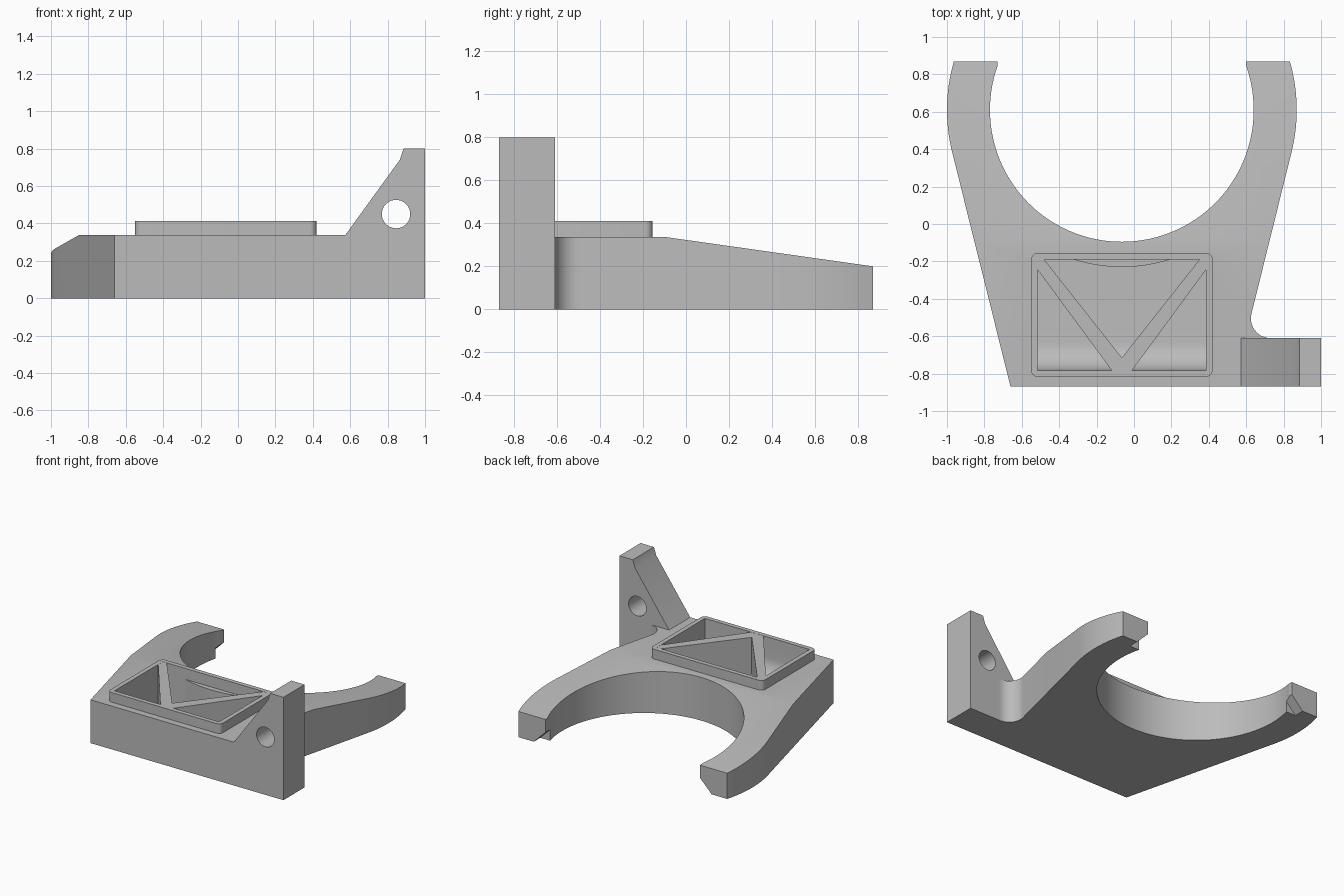
import bpy, bmesh, math
from mathutils import Vector

if "Cube" in bpy.data.objects:
    bpy.data.objects.remove(bpy.data.objects["Cube"], do_unlink=True)

grey = bpy.data.materials.new("plain_grey")
grey.use_nodes = True
grey.diffuse_color = (0.5, 0.5, 0.5, 1)
grey.node_tree.nodes["Principled BSDF"].inputs["Base Color"].default_value = (0.5, 0.5, 0.5, 1)

DECK, RIM, FLOOR = 0.337, 0.412, 0.1
RING = Vector((-0.065, 0.61))
R_IN, R_OUT, BACK = 0.705, 0.935, 0.87


def arc(c, r, a0, a1, n):
    """Points along an arc, angles in degrees."""
    angles = [math.radians(a0 + (a1 - a0) * i / n) for i in range(n + 1)]
    return [(c[0] + r * math.cos(a), c[1] + r * math.sin(a)) for a in angles]


def prism(name, profile, lo, hi, axis="z"):
    """Extrude a 2D profile along one axis."""
    place = {"x": lambda p, t: (t, p[0], p[1]),
             "y": lambda p, t: (p[0], t, p[1]),
             "z": lambda p, t: (p[0], p[1], t)}[axis]
    bm = bmesh.new()
    base = bm.faces.new([bm.verts.new(place(p, lo)) for p in profile])
    res = bmesh.ops.extrude_face_region(bm, geom=[base])
    shift = Vector(place((0, 0), hi - lo))
    bmesh.ops.translate(bm, vec=shift, verts=[v for v in res["geom"] if isinstance(v, bmesh.types.BMVert)])
    bmesh.ops.recalc_face_normals(bm, faces=bm.faces)
    mesh = bpy.data.meshes.new(name)
    bm.to_mesh(mesh)
    bm.free()
    obj = bpy.data.objects.new(name, mesh)
    bpy.context.collection.objects.link(obj)
    mesh.materials.append(grey)
    return obj


def cut(target, cutter):
    """Subtract the cutter, then discard it."""
    mod = target.modifiers.new("cut", "BOOLEAN")
    mod.operation, mod.solver, mod.object = "DIFFERENCE", "EXACT", cutter
    bpy.context.view_layer.objects.active = target
    bpy.ops.object.modifier_apply(modifier=mod.name)
    bpy.data.objects.remove(cutter, do_unlink=True)


# Body outline: plate with two arms around a round opening
tip = math.degrees(math.asin((BACK - RING.y) / R_OUT))
lip = math.degrees(math.acos(0.665 / R_IN))
outline = [(-0.66, -0.87), (0.63, -0.87)]
outline += [(0.73, -0.87), (0.73, -0.61)]
outline += arc((0.73, -0.505), 0.105, 262, 167, 14)
outline += arc(RING, R_OUT, -13.5, tip, 16)
outline += [(0.60, BACK)]
outline += arc(RING, R_IN, lip, -180 - lip, 96)
outline += [(-0.73, BACK)]
outline += arc(RING, R_OUT, 180 - tip, 193.5, 16)
body = prism("body", outline, 0, DECK)

# Slope the top of the arms down toward the back
bm = bmesh.new()
bm.from_mesh(body.data)
bmesh.ops.bisect_plane(bm, geom=bm.verts[:] + bm.edges[:] + bm.faces[:],
                       plane_co=(0, -0.1, 0), plane_no=(0, 1, 0))
for v in bm.verts:
    if v.co.z > 0.1 and v.co.y > -0.1:
        v.co.z = DECK - (v.co.y + 0.1) * (DECK - 0.2) / (BACK + 0.1)
bm.to_mesh(body.data)
bm.free()

# Pocket with a curved floor along the front
X0, X1, Y0, Y1 = -0.515, 0.385, -0.782, -0.19
pocket = [(Y1, FLOOR), (Y1, 0.6), (Y0, 0.6)] + arc((Y0 + 0.15, FLOOR + 0.15), 0.15, 180, 270, 10)
cut(body, prism("pocket_cutter", pocket, X0, X1, "x"))

# Angled notches under the inner edge of each arm tip
for s in (-1, 1):
    x = RING.x + s * 0.665
    notch = [(x - s * 0.1, 0.1), (x, 0.1), (x + s * 0.1, 0), (x + s * 0.1, -0.1), (x - s * 0.1, -0.1)]
    cut(body, prism("notch_cutter", notch, 0.79, 1.0, "y"))

# Curved wall behind the pocket, following the opening
half = math.degrees(math.acos((RING.y - Y1) / 0.84))
prism("pocket_back_wall", arc(RING, 0.84, 270 - half, 270 + half, 24), FLOOR - 0.02, DECK - 0.01)

# Raised rim with rounded corners
O, r = 0.035, 0.035
rim_shape = []
for cx, cy, a in ((X1, Y1, 0), (X0, Y1, 90), (X0, Y0, 180), (X1, Y0, 270)):
    rim_shape += arc((cx, cy), r, a, a + 90, 6)
rim = prism("pocket_rim", rim_shape, DECK - 0.002, RIM)
cut(rim, prism("rim_cutter", [(X0, Y0), (X1, Y0), (X1, Y1), (X0, Y1)], 0, 1))

# Two diagonal ribs meeting at the front, with sloping sides
mid = (X0 + X1) / 2
for s, name in ((-1, "right_rib"), (1, "left_rib")):
    end = mid + s * (X1 - mid)
    shape = [(mid, Y0), (mid + s * 0.055, Y0), (end, Y1 - 0.055), (end, Y1), (end - s * 0.035, Y1), (mid, -0.715)]
    prism(name, shape, FLOOR - 0.02, RIM - 0.001)

# Upright bracket with a bolt hole
bracket = prism("bracket", [(0.573, 0), (1.0, 0), (1.0, 0.8), (0.885, 0.8), (0.865, 0.74), (0.573, DECK)],
                -0.87, -0.61, "y")
cut(bracket, prism("hole_cutter", arc((0.845, 0.45), 0.076, 0, 350, 35), -1, 0, "y"))

# Smooth the curved walls, keep the corners crisp
bpy.ops.object.select_all(action="DESELECT")
for obj in bpy.context.scene.objects:
    if obj.type == "MESH" and obj.data.materials and obj.data.materials[0] == grey:
        obj.select_set(True)
        bpy.context.view_layer.objects.active = obj
bpy.ops.object.shade_smooth_by_angle(angle=math.radians(25))
